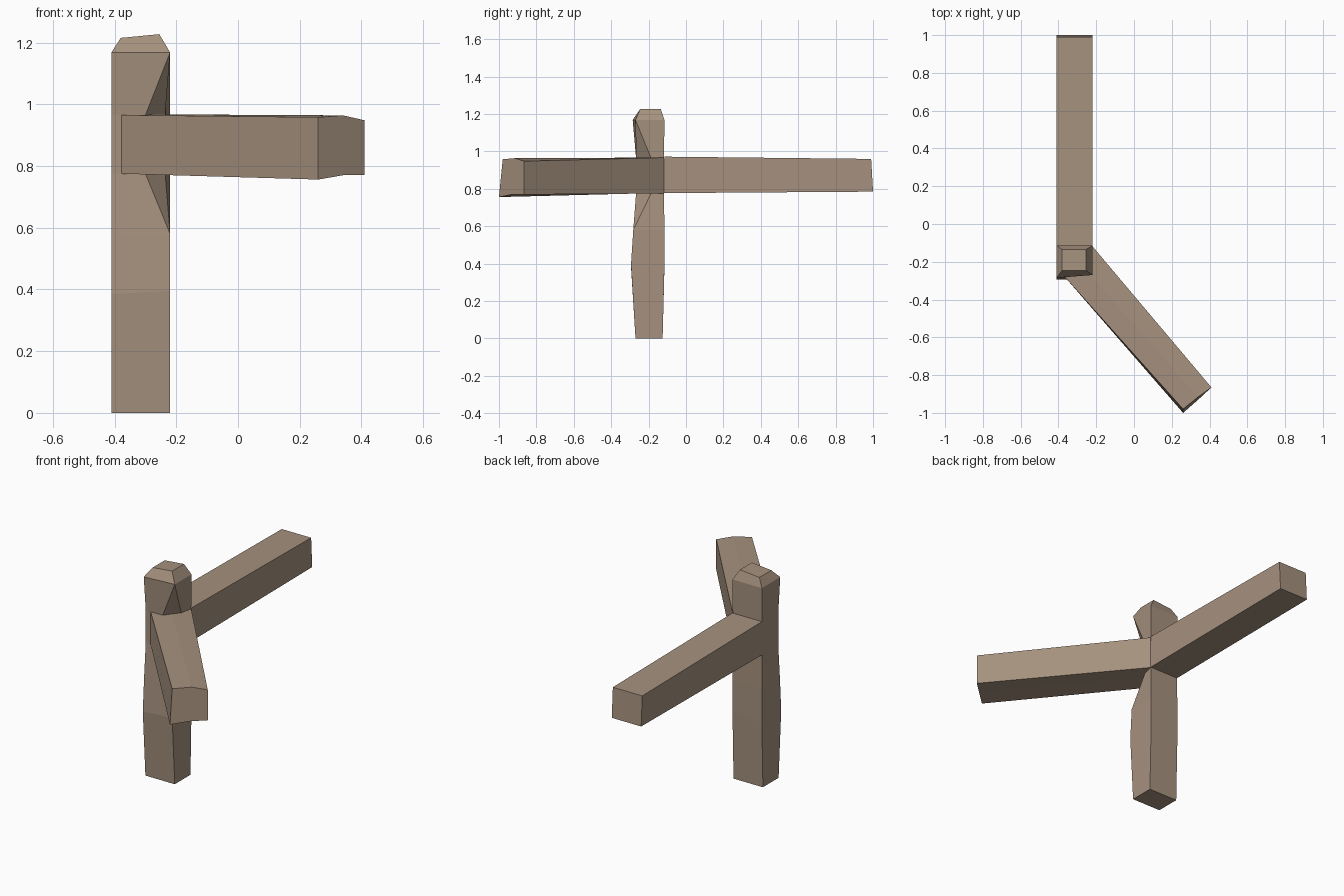
import bpy, bmesh

cube = bpy.data.objects.get("Cube")
if cube:
    bpy.data.objects.remove(cube, do_unlink=True)

# Weathered wood, the only colour
wood = bpy.data.materials.new("weathered wood")
wood.use_nodes = True
tone = (0.38, 0.285, 0.21, 1)
wood.diffuse_color = tone
wood.node_tree.nodes["Principled BSDF"].inputs["Base Color"].default_value = tone


def loft(name, rings):
    """Skin matching rings of points, capping both ends."""
    bm = bmesh.new()
    loops = [[bm.verts.new(p) for p in ring] for ring in rings]
    n = len(loops[0])
    for a, b in zip(loops, loops[1:]):
        for i in range(n):
            j = (i + 1) % n
            bm.faces.new((a[i], a[j], b[j], b[i]))
    bm.faces.new(loops[0][::-1])
    bm.faces.new(loops[-1])
    bmesh.ops.remove_doubles(bm, verts=bm.verts, dist=0.0005)
    bmesh.ops.recalc_face_normals(bm, faces=bm.faces)
    mesh = bpy.data.meshes.new(name)
    bm.to_mesh(mesh)
    bm.free()
    mesh.materials.append(wood)
    obj = bpy.data.objects.new(name, mesh)
    bpy.context.collection.objects.link(obj)
    return obj


def post_ring(z, left, right, front, back, notch=0.0, tilt=0.0, skew=0.0):
    """Square section whose front right corner can be notched away."""
    inset = notch * 0.2
    return [(left, front, z),
            (right - notch, front + skew, z + tilt),
            (right - inset, front + skew + notch, z + tilt),
            (right, back, z + tilt),
            (left, back, z)]


# Upright post: hewn away around the rails, with a bevelled cap
L, R = -0.41, -0.22
loft("corner_post", [
    post_ring(0.0, L, R, -0.27, -0.125),
    post_ring(0.385, L, R, -0.294, -0.115, tilt=0.01),
    post_ring(0.58, L, R, -0.282, -0.115),
    post_ring(0.775, L, R, -0.267, -0.118, notch=0.08),
    post_ring(0.965, L, R, -0.267, -0.118, notch=0.08),
    post_ring(1.168, L, R, -0.285, -0.115, skew=0.015),
    post_ring(1.215, -0.38, -0.255, -0.245, -0.135, tilt=0.012),
])

# Straight rail running to the back
loft("back_rail", [
    [(L, y0, low), (R, y0, low), (R, y1, high), (L, y1, high)]
    for y0, y1, low, high in [(-0.135, -0.115, 0.777, 0.972),
                              (1.0, 0.99, 0.785, 0.96)]
])

# Diagonal rail running to the front left, with a slightly crowned end
loft("diagonal_rail", [
    [(-0.38, -0.265, 0.775), (-0.30, -0.19, 0.775), (R, -0.118, 0.775),
     (R, -0.118, 0.967), (-0.30, -0.19, 0.967), (-0.38, -0.265, 0.965)],
    [(0.26, -1.0, 0.756), (0.34, -0.93, 0.77), (0.41, -0.865, 0.77),
     (0.41, -0.865, 0.948), (0.34, -0.915, 0.964), (0.26, -0.98, 0.958)],
])
